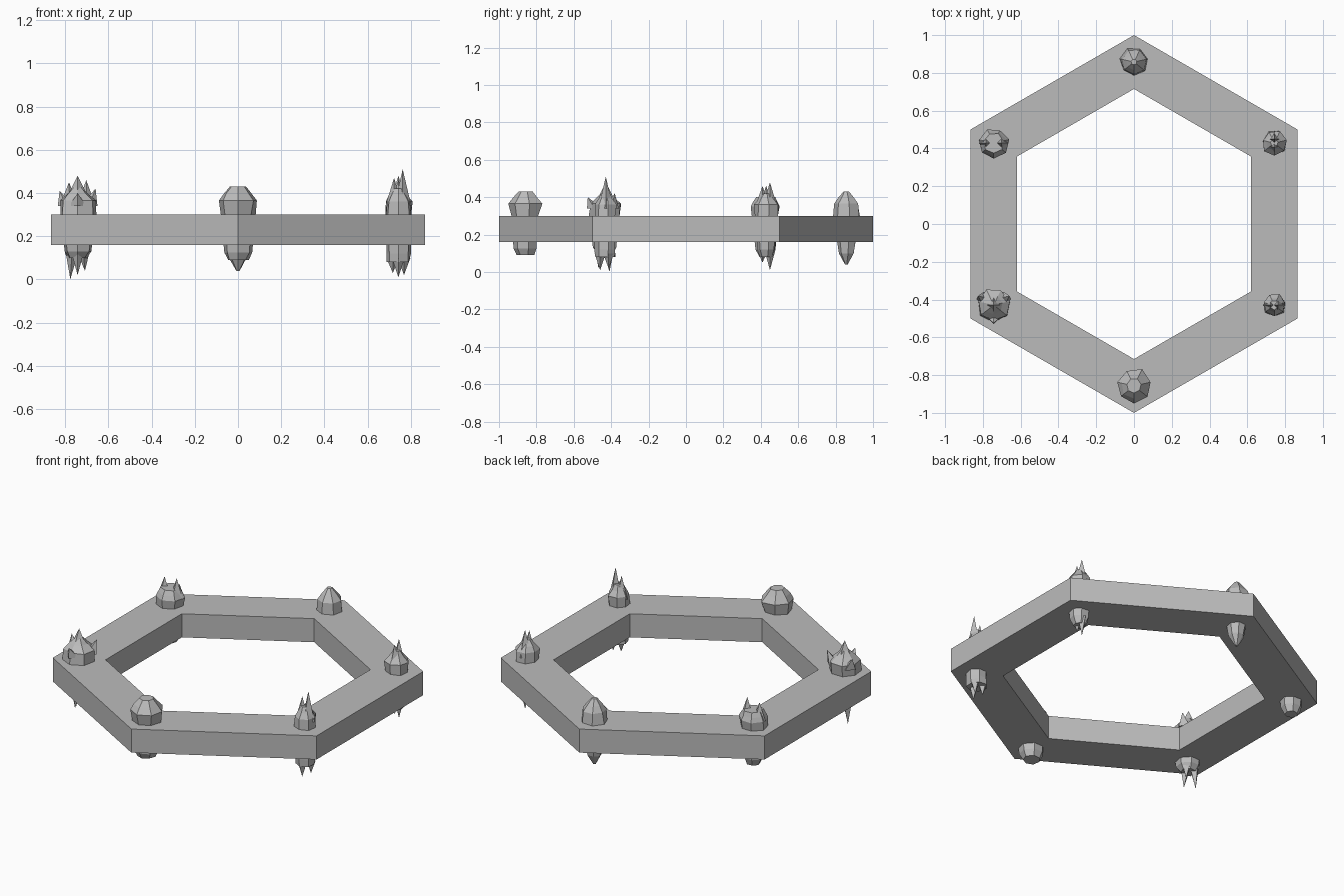
import bpy
import bmesh
import random
from math import cos, sin, tau
from mathutils import Vector

random.seed(4)
if "Cube" in bpy.data.objects:
    bpy.data.objects.remove(bpy.data.objects["Cube"], do_unlink=True)

# One plain stone grey for everything
grey = bpy.data.materials.new("stone_grey")
grey.use_nodes = True
colour = (0.5, 0.5, 0.5, 1)
grey.diffuse_color = colour
grey.node_tree.nodes["Principled BSDF"].inputs["Base Color"].default_value = colour

UNDERSIDE, DECK = 0.16, 0.3
OUTER, INNER = 1, 0.715
MIDDLE = (OUTER + INNER) / 2


def finish(bm, name):
    bmesh.ops.recalc_face_normals(bm, faces=bm.faces)
    mesh = bpy.data.meshes.new(name)
    bm.to_mesh(mesh)
    bm.free()
    mesh.materials.append(grey)
    bpy.context.collection.objects.link(bpy.data.objects.new(name, mesh))


def around(centre, radius, sides, z, rough=0, turn=0):
    """Points of a regular or slightly uneven polygon, starting at the front."""
    points = []
    for i in range(sides):
        angle = tau * (i + turn) / sides - tau / 4
        reach = radius * (1 + random.uniform(-rough, rough))
        points.append(Vector((centre.x + reach * cos(angle), centre.y + reach * sin(angle), z)))
    return points


def bridge(bm, first, second):
    for i in range(len(first)):
        j = (i + 1) % len(first)
        bm.faces.new((first[i], first[j], second[j], second[i]))


def fan(bm, ring, point):
    tip = bm.verts.new(point)
    for i, corner in enumerate(ring):
        bm.faces.new((corner, ring[(i + 1) % len(ring)], tip))


def column(bm, centre, layers, sides=7):
    """Rough faceted stone lofted through layers of (height, radius)."""
    rings = []
    for z, radius in layers:
        points = around(centre, radius, sides, z, rough=0.08)
        rings.append([bm.verts.new(p) for p in points])
    for lower, upper in zip(rings, rings[1:]):
        bridge(bm, lower, upper)
    for ring, layer in ((rings[0], layers[0]), (rings[-1], layers[-1])):
        fan(bm, ring, (centre.x, centre.y, layer[0]))


def shards(bm, centre, count, base, tip, spread, width, lean=1, fade=0.04, turn=0):
    """Pointed shards set round the centre, each one shorter than the last."""
    for i, foot in enumerate(around(centre, spread, count, base, turn=turn)):
        ring = [bm.verts.new(p) for p in around(foot, width, 4, base)]
        bm.faces.new(ring)
        point = centre + (foot - centre) * lean
        point.z = tip - i * fade if tip > base else tip + i * fade
        fan(bm, ring, point)


def rock(name, corner, radius, foot, foot_width, crown, crown_width, bulge=1, up=None, down=None):
    """Stone through the ring, with optional shards above and below."""
    centre = around(Vector(), MIDDLE, 6, 0)[corner]
    shoulder = (DECK + crown) / 2
    neck = (1 + foot_width) / 2
    bm = bmesh.new()
    column(bm, centre, [
        (foot, radius * foot_width),
        ((foot + UNDERSIDE) / 2, radius * neck),
        (DECK, radius),
        (shoulder, radius * bulge),
        ((shoulder + crown) / 2, radius * (bulge + crown_width) / 2),
        (crown, radius * crown_width),
    ])
    for group in (up, down):
        if group:
            shards(bm, centre, **group)
    finish(bm, name)


# Hexagonal ring with corners at front and back
bm = bmesh.new()
outline = ((OUTER, UNDERSIDE), (OUTER, DECK), (INNER, DECK), (INNER, UNDERSIDE))
loops = [[bm.verts.new(p) for p in around(Vector(), r, 6, z)] for r, z in outline]
for k, loop in enumerate(loops):
    bridge(bm, loops[k - 1], loop)
finish(bm, "hexagon_ring")

# Rounded boulder with a flat foot
rock("front_boulder", 0, radius=0.08, foot=0.09, foot_width=0.6,
     crown=0.43, crown_width=0.5, bulge=1.15)

# Slender spire with a toothed foot
rock("front_left_spire", 1, radius=0.06, foot=0.08, foot_width=0.9,
     crown=0.42, crown_width=0.4,
     up=dict(count=2, base=0.34, tip=0.51, spread=0.02, width=0.04, turn=0.5),
     down=dict(count=3, base=0.1, tip=0.01, spread=0.03, width=0.03, fade=0.01))

# Twin-pointed crystal with a tapered foot
rock("back_left_crystal", 2, radius=0.065, foot=0.08, foot_width=0.5,
     crown=0.42, crown_width=0.3,
     up=dict(count=2, base=0.33, tip=0.48, spread=0.02, width=0.045, fade=0.02, turn=1),
     down=dict(count=2, base=0.12, tip=0.01, spread=0.02, width=0.03, turn=1))

# Wedge-shaped rock tapering at both ends
rock("back_wedge", 3, radius=0.075, foot=0.04, foot_width=0.1,
     crown=0.43, crown_width=0.2, bulge=0.9)

# Notched crown rock with a short foot
rock("back_right_crown", 4, radius=0.075, foot=0.08, foot_width=0.5,
     crown=0.4, crown_width=0.7, bulge=1.05,
     up=dict(count=2, base=0.35, tip=0.46, spread=0.04, width=0.04, fade=0.01, turn=0.5))

# Flaring star-shaped rock with long shards below
rock("front_right_star", 5, radius=0.085, foot=0.1, foot_width=0.5,
     crown=0.43, crown_width=0.2,
     up=dict(count=3, base=0.34, tip=0.42, spread=0.06, width=0.04, lean=1.6, fade=0.01, turn=1),
     down=dict(count=3, base=0.13, tip=0, spread=0.03, width=0.03, lean=1.3, fade=0.02, turn=2))
shards_tip = bmesh.new()
shards(shards_tip, around(Vector(), MIDDLE, 6, 0)[5], count=1, base=0.36, tip=0.48,
       spread=0, width=0.06)
finish(shards_tip, "front_right_star_peak")
